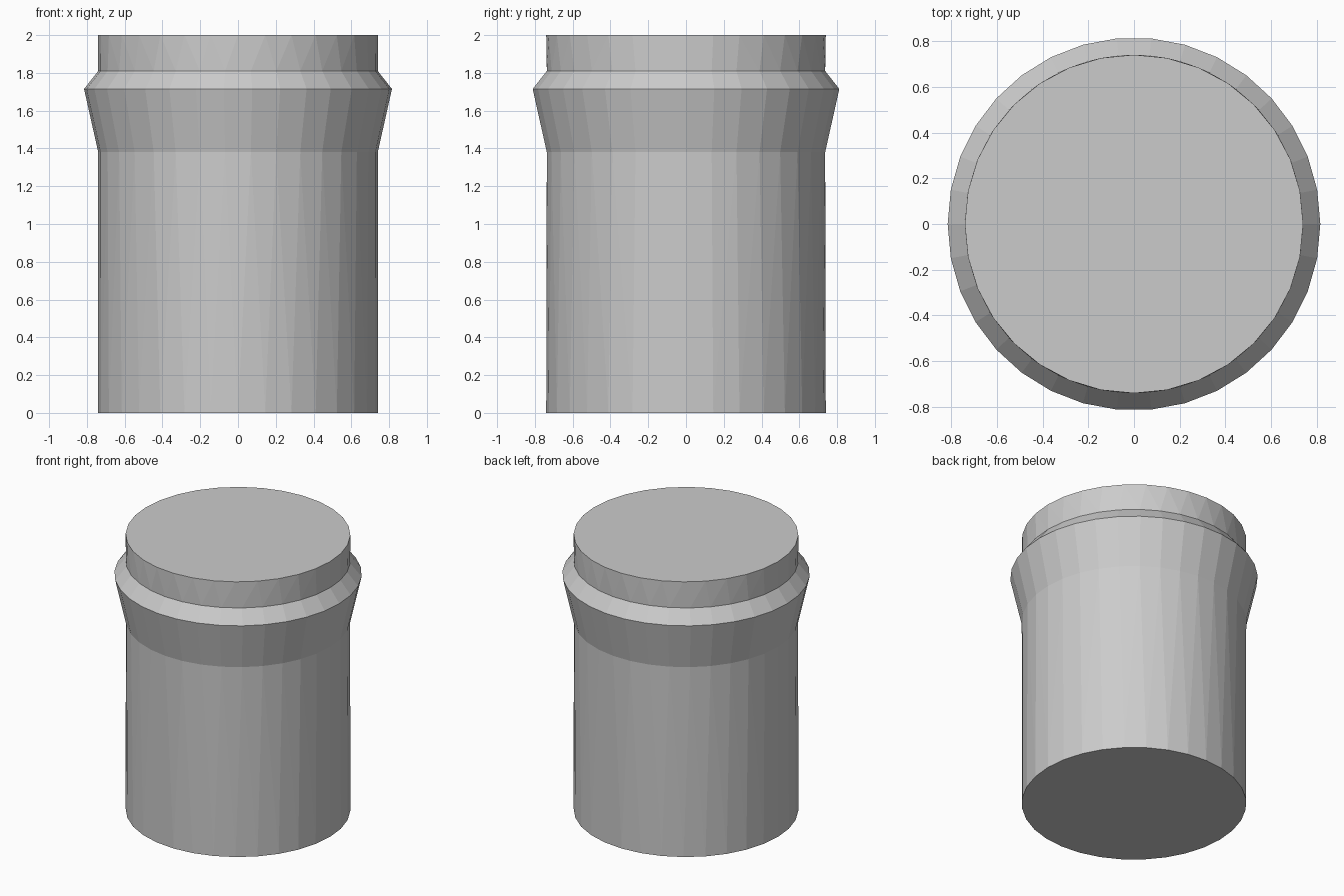
import bpy, bmesh, math

if "Cube" in bpy.data.objects:
    bpy.data.objects.remove(bpy.data.objects["Cube"])


def ring(bm, sides, radius, z):
    return [bm.verts.new((radius * math.cos(2 * math.pi * i / sides),
                          radius * math.sin(2 * math.pi * i / sides), z))
            for i in range(sides)]


def skin(bm, low, high):
    """Join two rings; rings with different side counts are zipped with triangles."""
    a, b = len(low), len(high)
    if a == b:
        for i in range(a):
            k = (i + 1) % a
            bm.faces.new((low[i], low[k], high[k], high[i]))
        return
    i = j = 0
    while i < a or j < b:
        if j == b or (i < a and (i + 1) / a <= (j + 1) / b):
            bm.faces.new((low[i % a], low[(i + 1) % a], high[j % b]))
            i += 1
        else:
            bm.faces.new((low[i % a], high[(j + 1) % b], high[j % b]))
            j += 1


# Profile of the canister: sides, radius, height
profile = [
    (32, 0.74, 0.0),    # base
    (34, 0.74, 1.38),   # start of flare
    (34, 0.815, 1.715), # collar rim
    (34, 0.74, 1.81),   # foot of neck
    (32, 0.74, 2.0),    # top
]

bm = bmesh.new()
rings = [ring(bm, *p) for p in profile]
for low, high in zip(rings, rings[1:]):
    skin(bm, low, high)

# End caps
bm.faces.new(rings[0][::-1])
bm.faces.new(rings[-1])
bmesh.ops.recalc_face_normals(bm, faces=bm.faces)

mesh = bpy.data.meshes.new("collared_canister")
bm.to_mesh(mesh)
bm.free()
bpy.context.collection.objects.link(bpy.data.objects.new("collared_canister", mesh))
